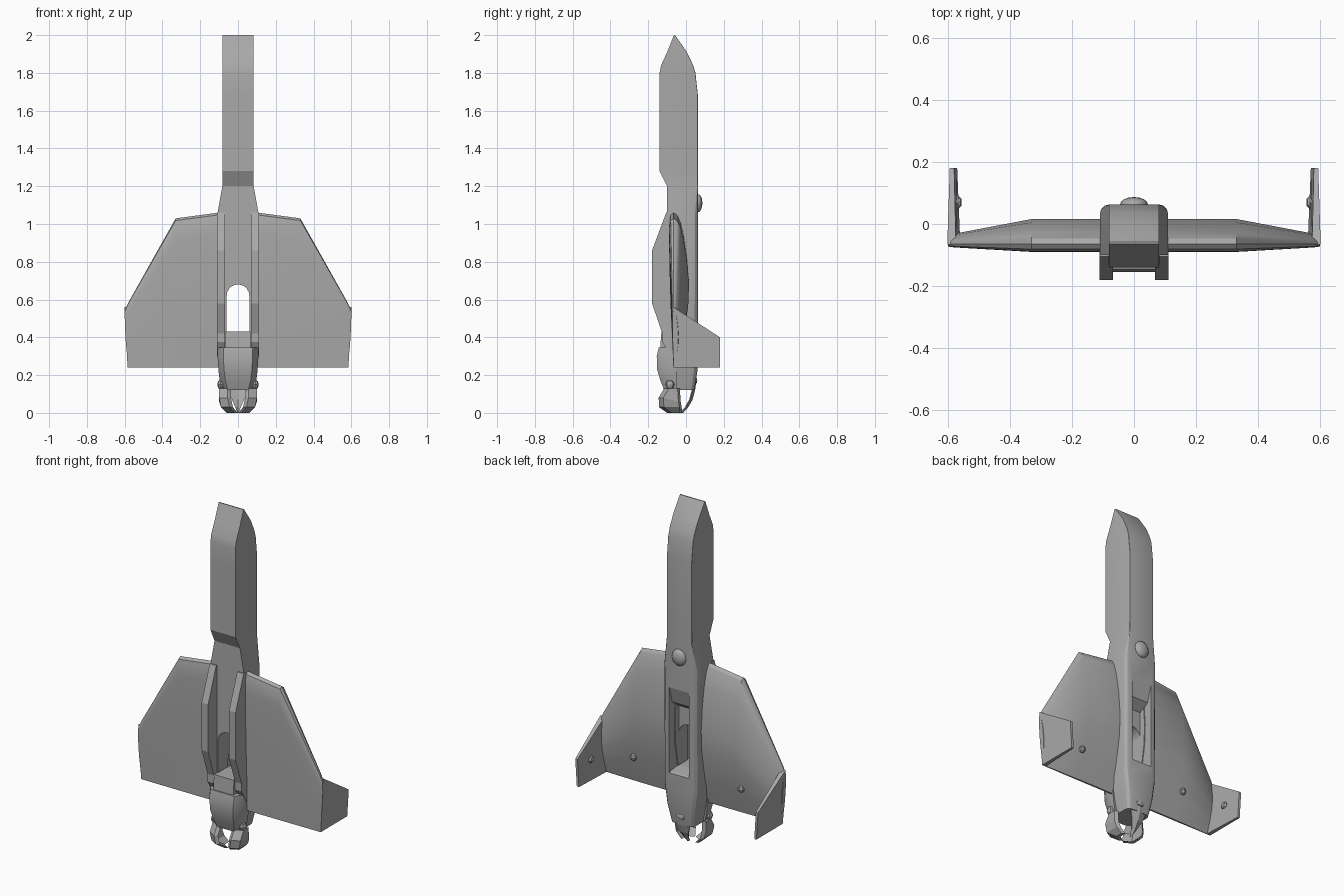
import bpy, bmesh, math
from mathutils import Vector

cube = bpy.data.objects.get("Cube")
if cube:
    bpy.data.objects.remove(cube)

grey = bpy.data.materials.new("hull grey")
grey.use_nodes = True
COLOUR = (0.4, 0.4, 0.4, 1)
grey.diffuse_color = COLOUR
grey.node_tree.nodes["Principled BSDF"].inputs["Base Color"].default_value = COLOUR


def finish(name, bm, smooth=0):
    bmesh.ops.recalc_face_normals(bm, faces=bm.faces)
    mesh = bpy.data.meshes.new(name)
    bm.to_mesh(mesh)
    bm.free()
    mesh.materials.append(grey)
    ob = bpy.data.objects.new(name, mesh)
    bpy.context.collection.objects.link(ob)
    if smooth:
        bpy.ops.object.select_all(action='DESELECT')
        ob.select_set(True)
        bpy.context.view_layer.objects.active = ob
        bpy.ops.object.shade_smooth_by_angle(angle=math.radians(smooth))
    return ob


def loft(name, rings, smooth=0):
    """Skin equal-length rings of points and cap both ends."""
    bm = bmesh.new()
    loops = [[bm.verts.new(p) for p in ring] for ring in rings]
    n = len(loops[0])
    for a, b in zip(loops, loops[1:]):
        for i in range(n):
            j = (i + 1) % n
            bm.faces.new((a[i], a[j], b[j], b[i]))
    bm.faces.new(loops[0])
    bm.faces.new(loops[-1])
    return finish(name, bm, smooth)


def side_slab(name, profile, x0, x1):
    """Extrude a (y, z) profile across x."""
    return loft(name, [[(x, y, z) for y, z in profile] for x in (x0, x1)])


def blob(name, centre, size, smooth=40, segments=16):
    bm = bmesh.new()
    bmesh.ops.create_uvsphere(bm, u_segments=segments, v_segments=max(4, segments // 2), radius=1)
    for v in bm.verts:
        v.co = Vector(centre) + Vector([c * s for c, s in zip(v.co, size)])
    return finish(name, bm, smooth)


def cut(target, cutter):
    mod = target.modifiers.new("opening", 'BOOLEAN')
    mod.operation = 'DIFFERENCE'
    mod.solver = 'EXACT'
    mod.object = cutter
    cutter.hide_render = True
    cutter.hide_viewport = True
    cutter.display_type = 'WIRE'


def hull_ring(z, front, back, half, r):
    """Section with a flat front and rounded back corners."""
    ring = [(half, front, z)]
    for s in (1, -1):
        for k in range(4):
            a = math.radians(30 * (k if s > 0 else 3 - k))
            ring.append((s * (half - r + r * math.cos(a)), back - r + r * math.sin(a), z))
    return ring + [(-half, front, z)]


# Fuselage: z, front y, back y, half width, back corner radius
stations = [
    (0.12, -0.10, 0.045, 0.075, 0.03), (0.22, -0.10, 0.060, 0.095, 0.035),
    (0.34, -0.10, 0.063, 0.110, 0.035), (1.05, -0.10, 0.063, 0.110, 0.03),
    (1.20, -0.10, 0.063, 0.083, 0.004), (1.28, -0.14, 0.063, 0.081, 0.002),
    (1.68, -0.14, 0.063, 0.081, 0.002), (1.80, -0.14, 0.050, 0.081, 0.002),
    (1.84, -0.132, 0.038, 0.081, 0.002), (1.91, -0.10, 0.005, 0.081, 0.002),
    (2.00, -0.064, -0.058, 0.081, 0.002)]
fuselage = loft("fuselage", [hull_ring(*s) for s in stations], 25)

# Arched opening through the fuselage and the ramped bay behind it
arch = [(-0.06, 0.43), (0.06, 0.43)]
arch += [(0.06 * math.cos(math.pi * k / 10), 0.62 + 0.06 * math.sin(math.pi * k / 10)) for k in range(11)]
cut(fuselage, loft("arch_cutter", [[(x, y, z) for x, z in arch] for y in (-0.2, 0.2)]))
cut(fuselage, side_slab("bay_cutter", [(0.1, 0.40), (0.05, 0.42), (-0.02, 0.43), (-0.02, 0.78),
                                       (0.035, 0.82), (0.064, 0.92), (0.1, 0.92)], -0.065, 0.065))

# Chin block and nose housing at the lower front
side_slab("chin_block", [(-0.05, 0.43), (-0.13, 0.43), (-0.14, 0.30), (-0.05, 0.30)], -0.065, 0.065)
housing = [(0.12, -0.115, 0.085), (0.17, -0.135, 0.097), (0.23, -0.153, 0.104),
           (0.30, -0.155, 0.108), (0.345, -0.145, 0.108)]
loft("lower_housing", [[(h, -0.05, z), (h, y + 0.045, z), (h - 0.03, y, z),
                        (0.03 - h, y, z), (-h, y + 0.045, z), (-h, -0.05, z)] for z, y, h in housing], 35)

# Dome on the back
blob("back_dome", (0, 0.063, 1.11), (0.045, 0.024, 0.048))

# Wing section: chord fraction, front and back offsets
section = [(0, 0.0, 0.0), (0.015, -0.016, 0.018), (0.06, -0.024, 0.035), (0.14, -0.025, 0.052),
           (0.28, -0.023, 0.070), (0.45, -0.020, 0.081), (0.6, -0.016, 0.076), (0.8, -0.009, 0.048),
           (1, -0.002, 0.008)]


def wing_ring(x, lead, scale, rake):
    outline = [(t, f) for t, f, b in section] + [(t, b) for t, f, b in reversed(section[1:])]
    return [(x - rake * t * t, -0.065 + scale * d, lead + (0.24 - lead) * t) for t, d in outline]


def mirrored(ring, s):
    return [(s * x, y, z) for x, y, z in ring]


for s, side in ((1, "left"), (-1, "right")):
    wing = [wing_ring(0.06, 1.066, 1, 0), wing_ring(0.33, 1.03, 1, 0),
            wing_ring(0.58, 0.585, 0.42, 0.01), wing_ring(0.60, 0.54, 0.3, 0.02)]
    loft(side + "_wing", [mirrored(r, s) for r in wing], 30)

    # Upright fin, thinner toward its rear edge
    fin = [(-0.066, 0.56, 0.602, 0.574), (0.18, 0.40, 0.594, 0.580),
           (0.18, 0.24, 0.584, 0.570), (-0.066, 0.24, 0.584, 0.560)]
    loft(side + "_fin", [mirrored([(p[k], p[0], p[1]) for p in fin], s) for k in (2, 3)])

    # Rail beside the front channel
    side_slab(side + "_rail", [(-0.08, 1.06), (-0.105, 1.06), (-0.18, 0.86), (-0.18, 0.58),
                               (-0.125, 0.42), (-0.125, 0.375), (-0.08, 0.30)], s * 0.068, s * 0.1105)

    # Small thruster studs on wing and fin
    blob(side + "_wing_stud", (s * 0.35, -0.012, 0.40), (0.02, 0.018, 0.02), 0, 6)
    blob(side + "_fin_stud", (s * 0.568, 0.07, 0.36), (0.014, 0.023, 0.02), 0, 6)

    # Front claw: bent plate hanging from a hinge
    claw = [((0.100, -0.045, 0.13), (0.055, -0.115, 0.13)),
            ((0.100, -0.040, 0.06), (0.055, -0.145, 0.08)),
            ((0.090, -0.035, 0.03), (0.045, -0.142, 0.03)),
            ((0.060, -0.033, 0.00), (0.020, -0.100, 0.00))]
    rings = []
    for a, b in claw:
        corner = (a[0], b[1] + 0.025, b[2])
        inner = [(x - 0.018, y + 0.012, z) for x, y, z in (b, corner, a)]
        rings.append(mirrored([a, corner, b] + inner, s))
    loft(side + "_claw", rings)
    blob(side + "_claw_hinge", (s * 0.092, -0.085, 0.15), (0.018, 0.024, 0.026), 0, 8)

# Rear claw: curved tapering plate
rear = [(0.17, 0.055, 0.055), (0.12, 0.048, 0.050), (0.07, 0.035, 0.032), (0.03, 0.012, 0.015), (0.0, -0.015, 0.003)]
loft("rear_claw", [[(-w, y - 0.012, z), (0, y, z), (w, y - 0.012, z),
                    (w, y - 0.018, z), (0, y - 0.008, z), (-w, y - 0.018, z)] for z, y, w in rear])
blob("rear_claw_hinge", (0, 0.048, 0.17), (0.03, 0.012, 0.02), 0, 8)
